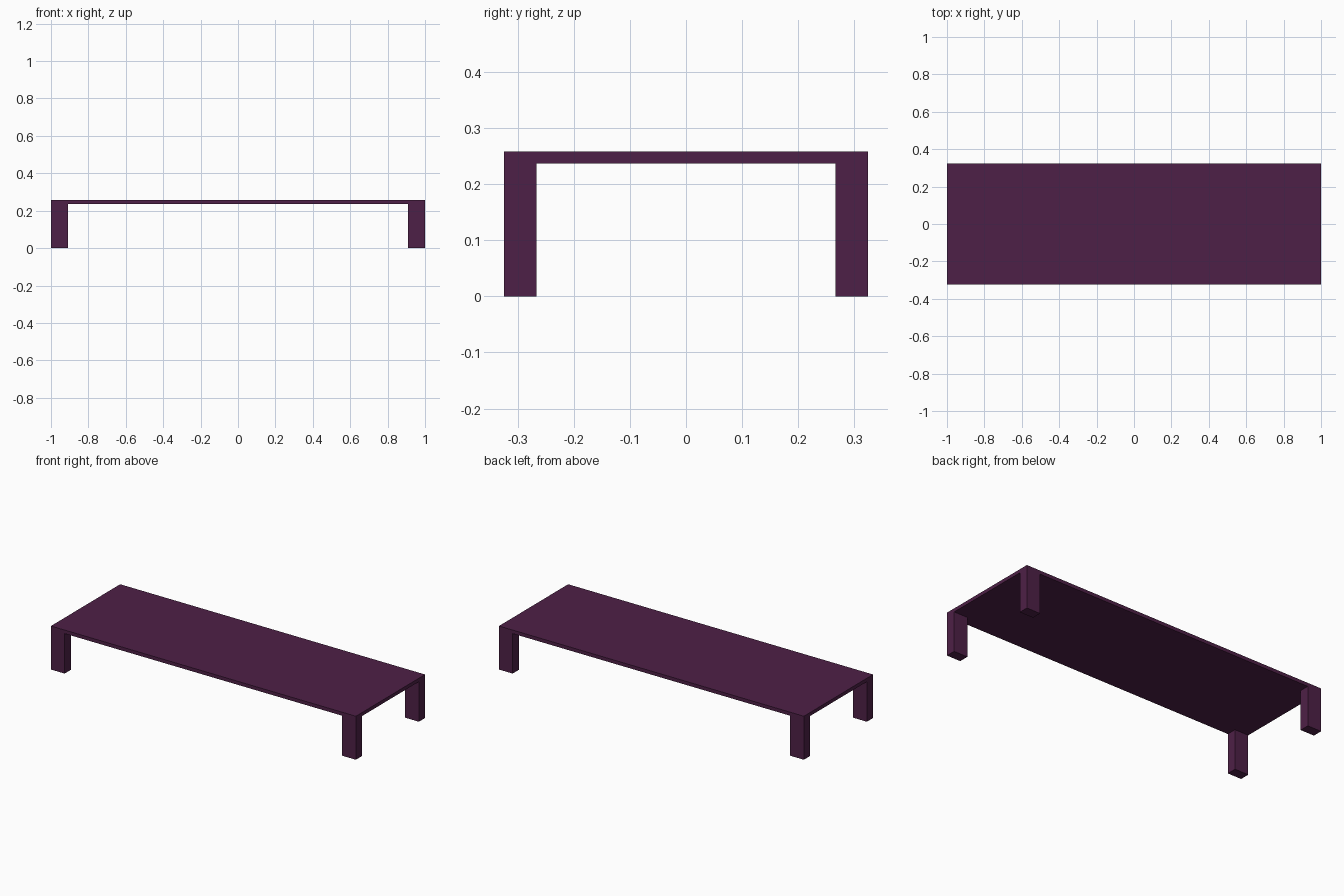
import bpy

if "Cube" in bpy.data.objects:
    bpy.data.objects.remove(bpy.data.objects["Cube"])

TOP, UNDER = 0.258, 0.237
HX, HY = 1.0, 0.324
LEG_X, LEG_Y = 0.09, 0.058

plum = bpy.data.materials.new("plum")
plum.diffuse_color = (0.076, 0.0144, 0.063, 1)
plum.use_nodes = True
plum.node_tree.nodes["Principled BSDF"].inputs["Base Color"].default_value = plum.diffuse_color


def box(name, centre, size):
    bpy.ops.mesh.primitive_cube_add(size=1, location=centre)
    ob = bpy.context.object
    ob.name = name
    ob.scale = size
    bpy.ops.object.transform_apply(location=False, rotation=False, scale=True)
    ob.data.materials.append(plum)
    return ob


# Thin table top
box("table_top", (0, 0, (TOP + UNDER) / 2), (2 * HX, 2 * HY, TOP - UNDER))

# Four corner legs, flush with the outer edges of the top
for sx, side in ((-1, "left"), (1, "right")):
    for sy, end in ((-1, "front"), (1, "back")):
        box(f"{end}_{side}_leg",
            (sx * (HX - LEG_X / 2), sy * (HY - LEG_Y / 2), UNDER / 2),
            (LEG_X, LEG_Y, UNDER))
